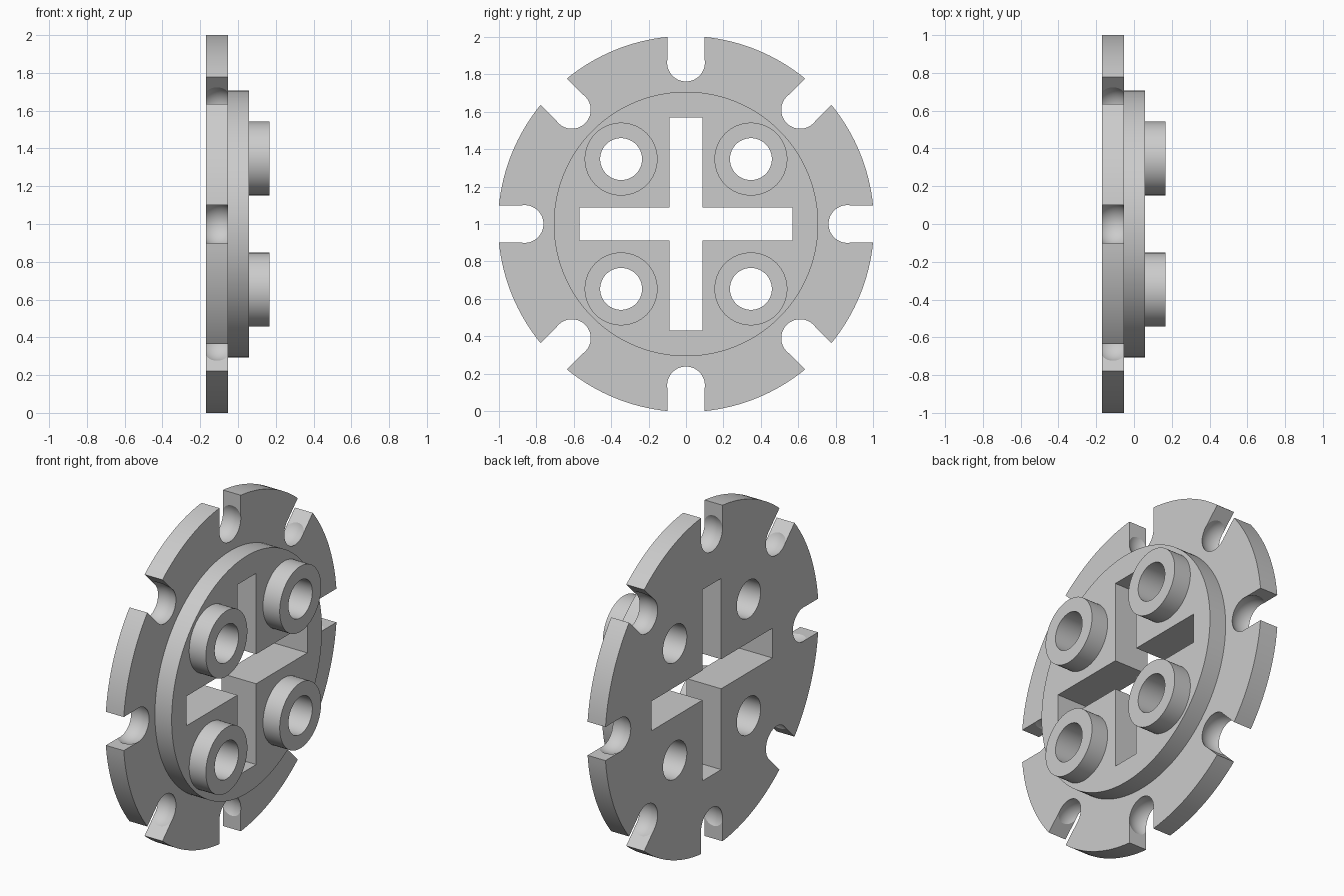
import bpy
import bmesh
from math import radians, cos, sin, asin, tau
from mathutils import Matrix, Vector

cube = bpy.data.objects.get("Cube")
if cube:
    bpy.data.objects.remove(cube, do_unlink=True)

# Main dimensions
RIM_R, DISC_R = 1.005, 0.707
BOSS_R, HOLE_R, BOSS_POS = 0.195, 0.112, 0.347
SLOT_HALF, SLOT_BASE, BALL_R = 0.1, 0.863, 0.117
ARM_HALF, ARM_LEN = 0.088, 0.569
BACK, FLANGE_TOP, DISC_TOP, BOSS_TOP = -0.17, -0.052, 0.058, 0.168
NOTCHES = 8

# Profiles are drawn in (y, z) and extruded along x, centred at z = 1
TO_WORLD = Matrix(((0, 0, 1, 0), (1, 0, 0, 0), (0, 1, 0, 1), (0, 0, 0, 1)))

grey = bpy.data.materials.new("light grey")
grey.use_nodes = True
grey.diffuse_color = (0.6, 0.6, 0.6, 1)
grey.node_tree.nodes["Principled BSDF"].inputs["Base Color"].default_value = (0.6, 0.6, 0.6, 1)


def circle(radius, cx=0, cy=0, n=96):
    return [(cx + radius * cos(tau * i / n), cy + radius * sin(tau * i / n)) for i in range(n)]


def cross():
    w, l = ARM_HALF, ARM_LEN
    quarter = [(l, -w), (l, w), (w, w)]
    return [tuple(Matrix.Rotation(radians(90 * k), 2) @ Vector(p))
            for k in range(4) for p in quarter]


def notched_rim(steps=16):
    points = []
    lip = asin(SLOT_HALF / RIM_R)
    span = tau / NOTCHES - 2 * lip
    for k in range(NOTCHES):
        turn = Matrix.Rotation(tau * k / NOTCHES, 2)
        for side in (-SLOT_HALF, SLOT_HALF):
            points.append(tuple(turn @ Vector((SLOT_BASE, side))))
        start = tau * k / NOTCHES + lip
        points += [(RIM_R * cos(start + span * i / steps), RIM_R * sin(start + span * i / steps))
                   for i in range(steps + 1)]
    return points


def add_object(name, mesh):
    obj = bpy.data.objects.new(name, mesh)
    bpy.context.collection.objects.link(obj)
    return obj


def plate(name, outlines, x0, x1):
    """Extrude nested outlines into a solid with openings."""
    curve = bpy.data.curves.new(name, "CURVE")
    curve.dimensions = "2D"
    curve.fill_mode = "BOTH"
    curve.extrude = (x1 - x0) / 2
    for points in outlines:
        spline = curve.splines.new("POLY")
        spline.points.add(len(points) - 1)
        for target, (u, v) in zip(spline.points, points):
            target.co = (u, v, 0, 1)
        spline.use_cyclic_u = True
    source = bpy.data.objects.new(name + "_profile", curve)
    mesh = bpy.data.meshes.new_from_object(source)
    bpy.data.objects.remove(source)
    bm = bmesh.new()
    bm.from_mesh(mesh)
    bmesh.ops.remove_doubles(bm, verts=bm.verts, dist=0.0001)
    bm.transform(Matrix.Translation(((x0 + x1) / 2, 0, 0)) @ TO_WORLD)
    bmesh.ops.recalc_face_normals(bm, faces=bm.faces)
    bm.to_mesh(mesh)
    bm.free()
    mesh.materials.clear()
    mesh.materials.append(grey)
    return add_object(name, mesh)


centres = [(a * BOSS_POS, b * BOSS_POS) for a in (-1, 1) for b in (-1, 1)]
openings = [cross()] + [circle(HOLE_R, *c, n=64) for c in centres]

# Stacked plates
flange = plate("notched_flange", [notched_rim()] + openings, BACK, FLANGE_TOP)
parts = [flange, plate("raised_disc", [circle(DISC_R, n=128)] + openings, FLANGE_TOP, DISC_TOP)]

# Four hollow bosses
for (y, z) in centres:
    name = ("upper" if z > 0 else "lower") + ("_back" if y > 0 else "_front") + "_boss"
    parts.append(plate(name, [circle(BOSS_R, y, z, 64), circle(HOLE_R, y, z, 64)],
                       DISC_TOP, BOSS_TOP))

# Ball-shaped notch bottoms
bm = bmesh.new()
for k in range(NOTCHES):
    a = tau * k / NOTCHES
    place = Matrix.Translation((SLOT_BASE * cos(a), SLOT_BASE * sin(a), 0)) @ Matrix.Rotation(a, 4, "Z")
    bmesh.ops.create_uvsphere(bm, u_segments=64, v_segments=32, radius=BALL_R, matrix=place)
bm.transform(Matrix.Translation(((BACK + FLANGE_TOP) / 2, 0, 0)) @ TO_WORLD)
ball_mesh = bpy.data.meshes.new("notch_cutter")
bm.to_mesh(ball_mesh)
bm.free()
cutter = add_object("notch_cutter", ball_mesh)
cutter.hide_render = True
cut = flange.modifiers.new("notch_bottoms", "BOOLEAN")
cut.operation = "DIFFERENCE"
cut.solver = "EXACT"
cut.object = cutter
bpy.context.view_layer.objects.active = flange
bpy.ops.object.modifier_apply(modifier=cut.name)
bpy.data.objects.remove(cutter, do_unlink=True)

# Smooth round walls, crisp edges
bpy.ops.object.select_all(action="DESELECT")
for part in parts:
    part.select_set(True)
bpy.ops.object.shade_smooth_by_angle(angle=radians(20))
